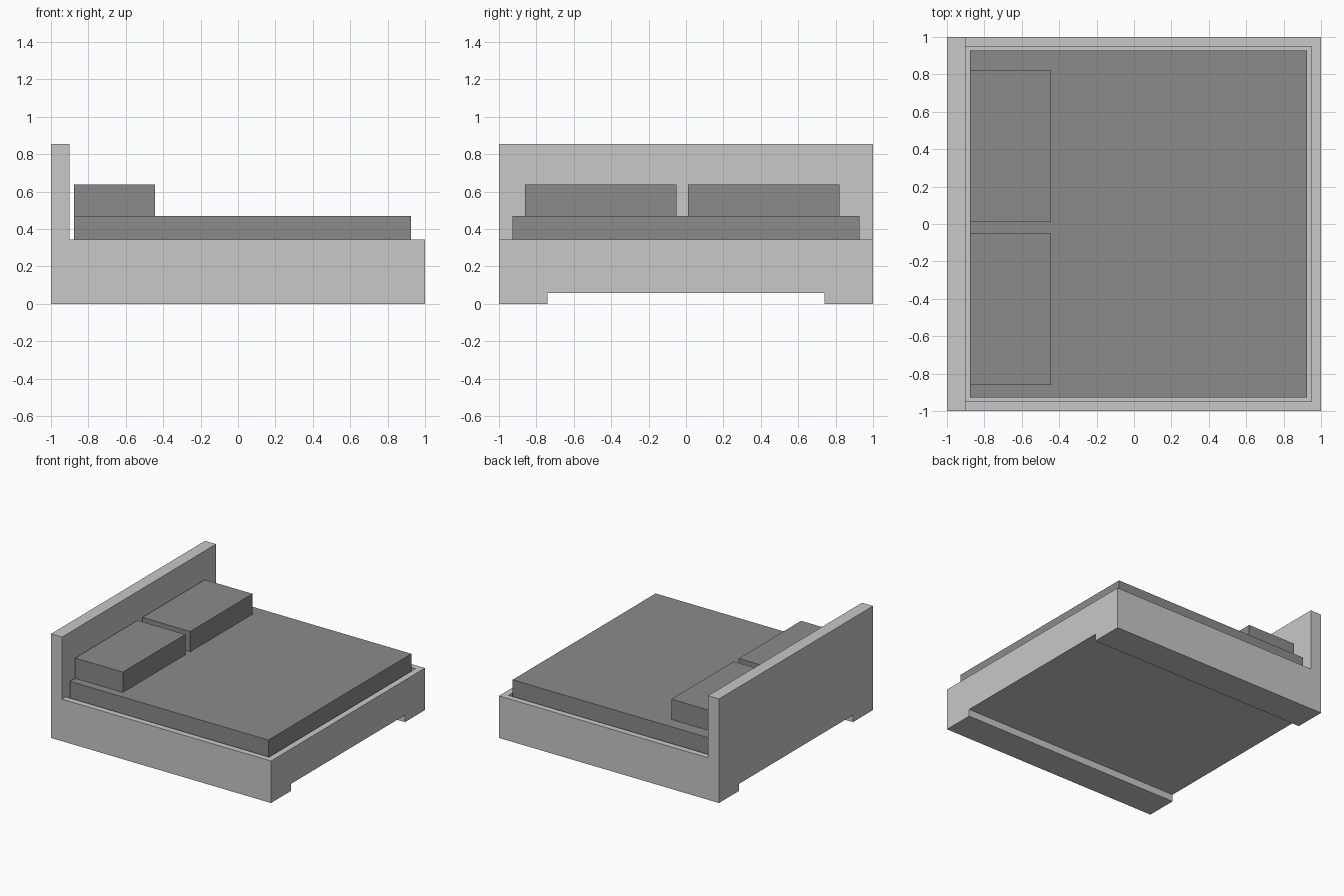
import bpy, bmesh

if "Cube" in bpy.data.objects:
    bpy.data.objects.remove(bpy.data.objects["Cube"])


def material(name, v):
    m = bpy.data.materials.new(name)
    m.diffuse_color = (v, v, v, 1)
    m.use_nodes = True
    m.node_tree.nodes["Principled BSDF"].inputs["Base Color"].default_value = m.diffuse_color
    return m


light_grey = material("light_grey", 0.578)
mid_grey = material("mid_grey", 0.258)


def prism(name, profile, y0, y1, mat):
    """Extrude an x-z outline from y0 to y1."""
    bm = bmesh.new()
    face = bm.faces.new([bm.verts.new((x, y0, z)) for x, z in profile])
    ext = bmesh.ops.extrude_face_region(bm, geom=[face])["geom"]
    moved = [e for e in ext if isinstance(e, bmesh.types.BMVert)]
    bmesh.ops.translate(bm, verts=moved, vec=(0, y1 - y0, 0))
    bmesh.ops.recalc_face_normals(bm, faces=bm.faces)
    me = bpy.data.meshes.new(name)
    bm.to_mesh(me)
    bm.free()
    me.materials.append(mat)
    ob = bpy.data.objects.new(name, me)
    bpy.context.collection.objects.link(ob)
    return ob


def box(name, x0, x1, y0, y1, z0, z1, mat):
    return prism(name, [(x0, z0), (x1, z0), (x1, z1), (x0, z1)], y0, y1, mat)


# Frame with headboard, one L-shaped profile
frame = prism("bed_frame", [(-1, 0), (1, 0), (1, 0.345), (-0.9, 0.345),
                            (-0.9, 0.855), (-1, 0.855)], -1, 1, light_grey)

# Mattress recess and the channel under the bed
cutters = [
    box("recess_cutter", -0.9, 0.948, -0.95, 0.95, 0.25, 0.5, light_grey),
    box("channel_cutter", -1.2, 1.2, -0.74, 0.74, -0.2, 0.058, light_grey),
]
for c in cutters:
    mod = frame.modifiers.new(c.name, "BOOLEAN")
    mod.operation = "DIFFERENCE"
    mod.solver = "EXACT"
    mod.object = c
bpy.context.view_layer.objects.active = frame
for c in cutters:
    bpy.ops.object.modifier_apply(modifier=c.name)
for c in cutters:
    bpy.data.objects.remove(c)

# Mattress, resting in the recess
box("mattress", -0.877, 0.926, -0.928, 0.928, 0.25, 0.47, mid_grey)

# Two pillows, slightly off centre
for side, y in (("front", -0.457), ("back", 0.417)):
    box(side + "_pillow", -0.877, -0.443, y - 0.405, y + 0.405, 0.47, 0.637, mid_grey)
